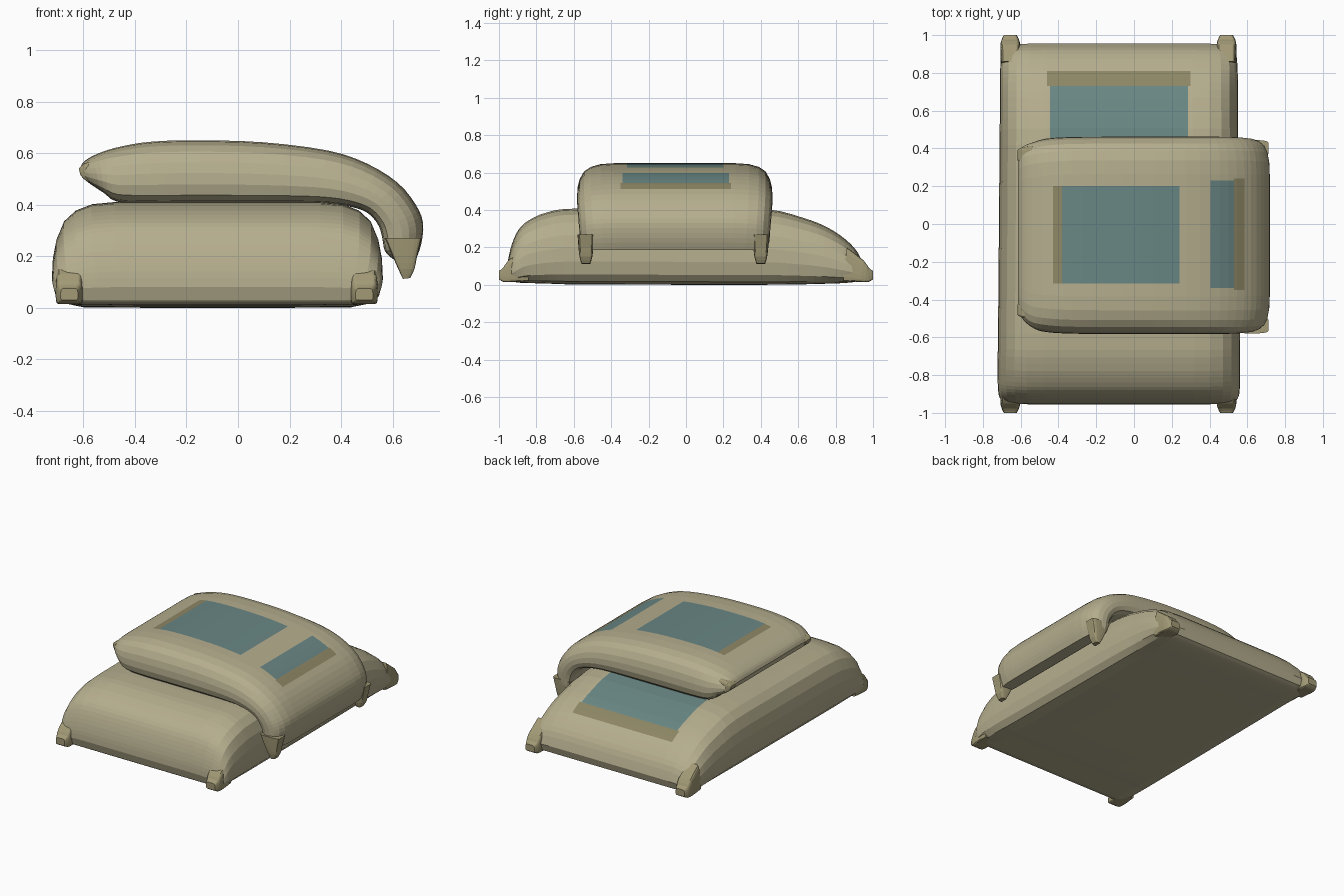
import bpy, bmesh
from mathutils import Vector

if "Cube" in bpy.data.objects:
    bpy.data.objects.remove(bpy.data.objects["Cube"])


def material(name, rgb):
    m = bpy.data.materials.new(name)
    m.diffuse_color = (*rgb, 1)
    m.use_nodes = True
    m.node_tree.nodes["Principled BSDF"].inputs["Base Color"].default_value = m.diffuse_color
    return m


CLOTH = material("cloth", (0.46, 0.42, 0.27))
SEAM = material("seam_cloth", (0.36, 0.32, 0.18))
OLIVE = material("olive_band", (0.27, 0.24, 0.13))
TEAL = material("teal_panel", (0.14, 0.24, 0.23))

# Half cross-section of a filled bag: (across, up), flat underside, round shoulders
HALF = [(0, 0), (.45, 0), (.82, .005), (.93, .04), (.98, .13), (1, .3), (.995, .48),
        (.975, .65), (.93, .82), (.86, .92), (.76, .98), (.62, 1), (.3, 1), (0, 1)]
SECTION = HALF + [(-a, b) for a, b in HALF[-2:0:-1]]


def smooth_rows(rows, n=3):
    """Catmull-Rom interpolation between stations."""
    out = []
    for i in range(len(rows) - 1):
        p = [Vector(rows[max(0, min(len(rows) - 1, i + k))]) for k in (-1, 0, 1, 2)]
        for j in range(n):
            t = j / n
            out.append(0.5 * (2 * p[1] + (p[2] - p[0]) * t
                              + (2 * p[0] - 5 * p[1] + 4 * p[2] - p[3]) * t ** 2
                              + (3 * p[1] - p[0] - 3 * p[2] + p[3]) * t ** 3))
    return out + [Vector(rows[-1])]


def loft(name, rows, along_x, mat, labels=(), n=3):
    """rows: (low s, low z, high s, high z, across centre, across half width)
    labels: (x0, x1, y0, y1, material) marked on the upper surface."""
    bm = bmesh.new()
    rings = []
    for s0, z0, s1, z1, c, w in smooth_rows(rows, n):
        ring = []
        for a, b in SECTION:
            s, z, k = s0 + (s1 - s0) * b, z0 + (z1 - z0) * b, c + w * a
            ring.append(bm.verts.new((s, k, z) if along_x else (k, s, z)))
        rings.append(ring)
    m = len(SECTION)
    for r, q in zip(rings, rings[1:]):
        for i in range(m):
            j = (i + 1) % m
            bm.faces.new((r[i], r[j], q[j], q[i]))
    bm.faces.new(rings[0])
    bm.faces.new(rings[-1])
    bmesh.ops.recalc_face_normals(bm, faces=bm.faces[:])
    # cut label borders into the surface
    for x0, x1, y0, y1, _ in labels:
        for axis, vals in (((1, 0, 0), (x0, x1)), ((0, 1, 0), (y0, y1))):
            for v in vals:
                bmesh.ops.bisect_plane(bm, geom=bm.verts[:] + bm.edges[:] + bm.faces[:],
                                       plane_co=Vector(axis) * v, plane_no=axis)
    bm.normal_update()
    me = bpy.data.meshes.new(name)
    me.materials.append(mat)
    for x0, x1, y0, y1, lm in labels:
        me.materials.append(lm)
        idx = len(me.materials) - 1
        for f in bm.faces:
            c = f.calc_center_median()
            if f.normal.z > 0.2 and x0 < c.x < x1 and y0 < c.y < y1:
                f.material_index = idx
    bm.to_mesh(me)
    bm.free()
    ob = bpy.data.objects.new(name, me)
    bpy.context.collection.objects.link(ob)
    return ob


# Lower bag, lying along y
C = -.08
loft("lower_bag", [
    (-.94, .03, -.955, .08, C, .60), (-.93, .02, -.95, .14, C, .62),
    (-.90, .012, -.93, .22, C, .635), (-.86, .01, -.895, .295, C, .64),
    (-.80, .008, -.84, .345, C, .642), (-.70, .005, -.74, .388, C, .642),
    (-.58, .002, -.58, .408, C, .64), (0, 0, 0, .41, C, .635),
    (.40, 0, .42, .405, C, .632), (.60, .002, .62, .36, C, .63),
    (.72, .005, .75, .31, C, .63), (.82, .008, .85, .245, C, .628),
    (.90, .015, .92, .17, C, .62), (.94, .03, .955, .08, C, .60)],
    False, CLOTH,
    [(-.46, .30, .73, .81, OLIVE), (-.445, .285, .20, .73, TEAL)])

# Upper bag, lying along x and drooping over the right edge
D = -.06
loft("upper_bag", [
    (-.605, .505, -.615, .54, -.045, .43), (-.57, .478, -.595, .57, -.05, .465),
    (-.52, .445, -.54, .60, D, .495), (-.47, .412, -.45, .627, D, .512),
    (-.35, .405, -.33, .645, D, .52), (-.15, .405, -.15, .65, D, .522),
    (.10, .405, .10, .642, D, .522), (.30, .405, .35, .61, D, .522),
    (.42, .395, .50, .56, D, .522), (.50, .37, .62, .485, D, .52),
    (.545, .32, .69, .40, D, .515), (.56, .27, .718, .33, D, .51),
    (.57, .22, .712, .25, D, .505), (.60, .19, .69, .185, D, .49)],
    True, CLOTH,
    [(-.43, -.38, -.315, .20, OLIVE), (-.38, .24, -.315, .20, TEAL),
     (.405, .53, -.34, .23, TEAL), (.53, .585, -.35, .24, OLIVE)])

# Corner ears of the lower bag
for end, s in (("front", -1), ("back", 1)):
    for side, x in (("left", -.655), ("right", .49)):
        loft(f"lower_ear_{end}_{side}", [
            (.84 * s, .02, .86 * s, .20, x, .05), (.93 * s, .015, .95 * s, .13, x, .053),
            (.975 * s, .015, .978 * s, .09, x, .046), (s, .03, s, .075, x, .034)],
            False, SEAM, n=2)

# Corner ears of the upper bag: right pair hangs down, left pair is tucked in
for end, y in (("front", -.535), ("back", .40)):
    loft(f"upper_ear_right_{end}", [
        (.57, .27, .712, .27, y, .045), (.60, .20, .695, .20, y, .04),
        (.622, .15, .685, .15, y, .034), (.64, .112, .668, .115, y, .024)],
        True, SEAM, n=2)
for end, y in (("front", -.455), ("back", .365)):
    loft(f"upper_ear_left_{end}", [
        (-.53, .47, -.54, .575, y, .05), (-.585, .49, -.595, .56, y, .042),
        (-.612, .515, -.618, .54, y, .028)], True, SEAM, n=2)
